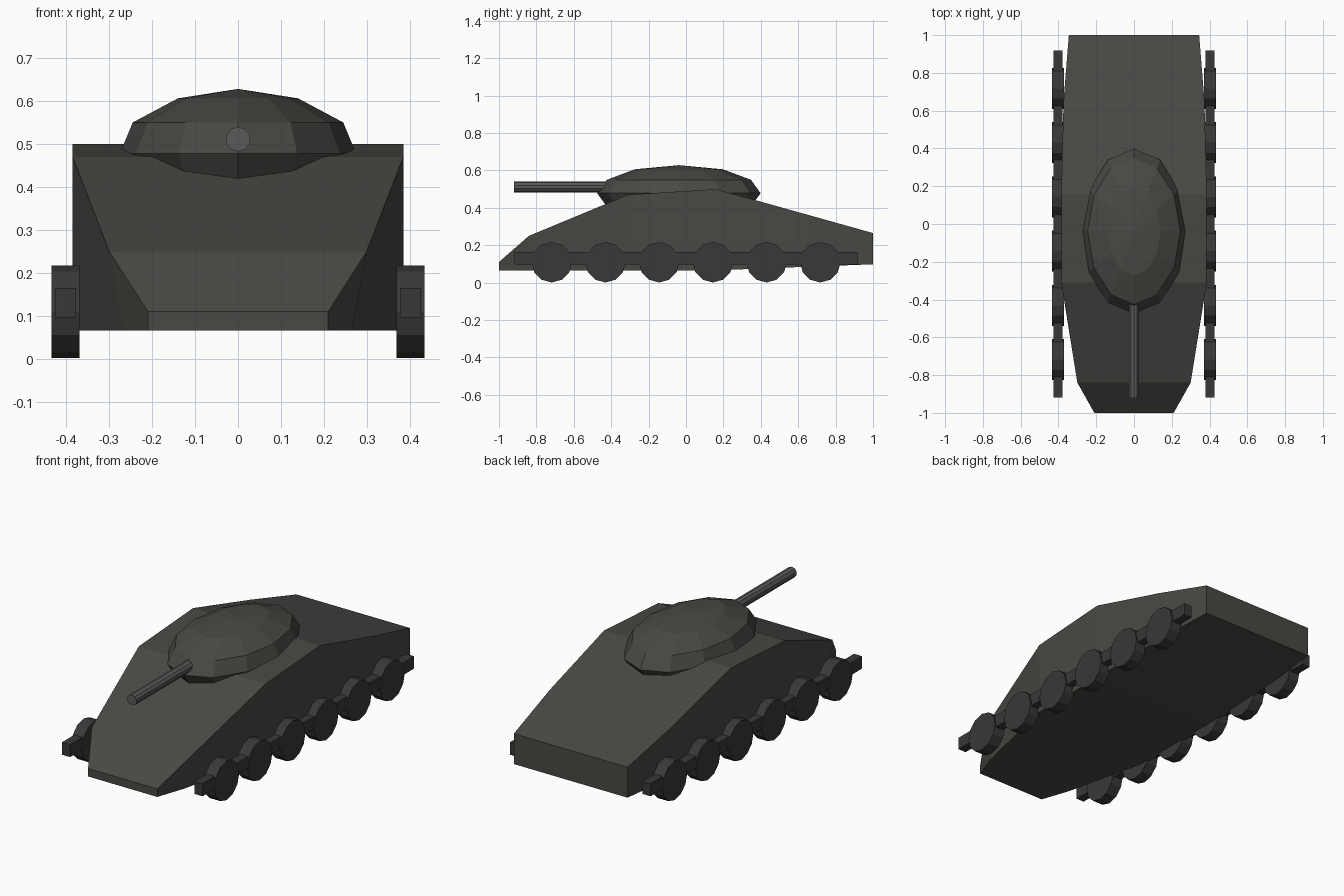
import bpy, bmesh, math
from mathutils import Matrix

if "Cube" in bpy.data.objects:
    bpy.data.objects.remove(bpy.data.objects["Cube"])


def material(name, r, g, b):
    m = bpy.data.materials.new(name)
    m.diffuse_color = (r, g, b, 1)
    m.use_nodes = True
    m.node_tree.nodes["Principled BSDF"].inputs["Base Color"].default_value = m.diffuse_color
    return m


ARMOUR = material("dark_armour", 0.065, 0.065, 0.058)
RUNNING = material("running_gear", 0.04, 0.04, 0.04)
METAL = material("gun_metal", 0.1, 0.1, 0.1)


def finish(name, bm, mat):
    bmesh.ops.recalc_face_normals(bm, faces=bm.faces)
    mesh = bpy.data.meshes.new(name)
    bm.to_mesh(mesh)
    bm.free()
    mesh.materials.append(mat)
    obj = bpy.data.objects.new(name, mesh)
    bpy.context.collection.objects.link(obj)
    return obj


def bridge(bm, rings):
    for a, b in zip(rings, rings[1:]):
        n = len(a)
        for i in range(n):
            j = (i + 1) % n
            bm.faces.new((a[i], a[j], b[j], b[i]))


# Hull: stations of y, top half width, top z, bottom half width, bottom z
stations = [
    (-1.0, 0.21, 0.11, 0.21, 0.066),
    (-0.84, 0.30, 0.25, 0.265, 0.066),
    (-0.31, 0.385, 0.47, 0.385, 0.066),
    (0.16, 0.385, 0.50, 0.385, 0.066),
    (0.65, 0.373, 0.363, 0.373, 0.085),
    (1.0, 0.345, 0.265, 0.345, 0.098),
]
bm = bmesh.new()
rings = [[bm.verts.new(p) for p in ((-wb, y, zb), (wb, y, zb), (wt, y, zt), (-wt, y, zt))]
         for y, wt, zt, wb, zb in stations]
bridge(bm, rings)
bm.faces.new(rings[0])
bm.faces.new(rings[-1])
finish("hull", bm, ARMOUR)

# Turret: twelve-sided elliptical dome, rings of x radius, y radius, z
SIDES, CY = 12, -0.038
bm = bmesh.new()
rings = []
for rx, ry, z in [(0.235, 0.38, 0.40), (0.275, 0.437, 0.478), (0.245, 0.385, 0.55), (0.14, 0.235, 0.606)]:
    rings.append([bm.verts.new((rx * math.cos(2 * math.pi * i / SIDES),
                                CY + ry * math.sin(2 * math.pi * i / SIDES), z))
                  for i in range(SIDES)])
bridge(bm, rings)
bm.faces.new(rings[0])
apex = bm.verts.new((0, CY, 0.628))
for i in range(SIDES):
    bm.faces.new((rings[-1][i], rings[-1][(i + 1) % SIDES], apex))
finish("turret", bm, ARMOUR)


def cylinder(name, sides, radius, depth, loc, rot, mat):
    bm = bmesh.new()
    bmesh.ops.create_cone(bm, cap_ends=True, segments=sides, radius1=radius, radius2=radius,
                          depth=depth, matrix=Matrix.Translation(loc) @ rot)
    return finish(name, bm, mat)


# Gun barrel
cylinder("gun_barrel", 10, 0.029, 0.62, (0, -0.61, 0.511), Matrix.Rotation(math.pi / 2, 4, 'X'), METAL)

# Wheels and axle rails on both sides
for side, label in ((1, "right"), (-1, "left")):
    for i in range(6):
        y = -0.718 + i * 0.2872
        cylinder(f"{label}_wheel_{i + 1}", 12, 0.108, 0.065, (side * 0.402, y, 0.109),
                 Matrix.Rotation(math.pi / 2, 4, 'Y'), RUNNING)
    bm = bmesh.new()
    bmesh.ops.create_cube(bm, size=1, matrix=Matrix.Translation((side * 0.402, 0, 0.13))
                          @ Matrix.Diagonal((0.049, 1.835, 0.068, 1)))
    finish(f"{label}_axle_rail", bm, RUNNING)
